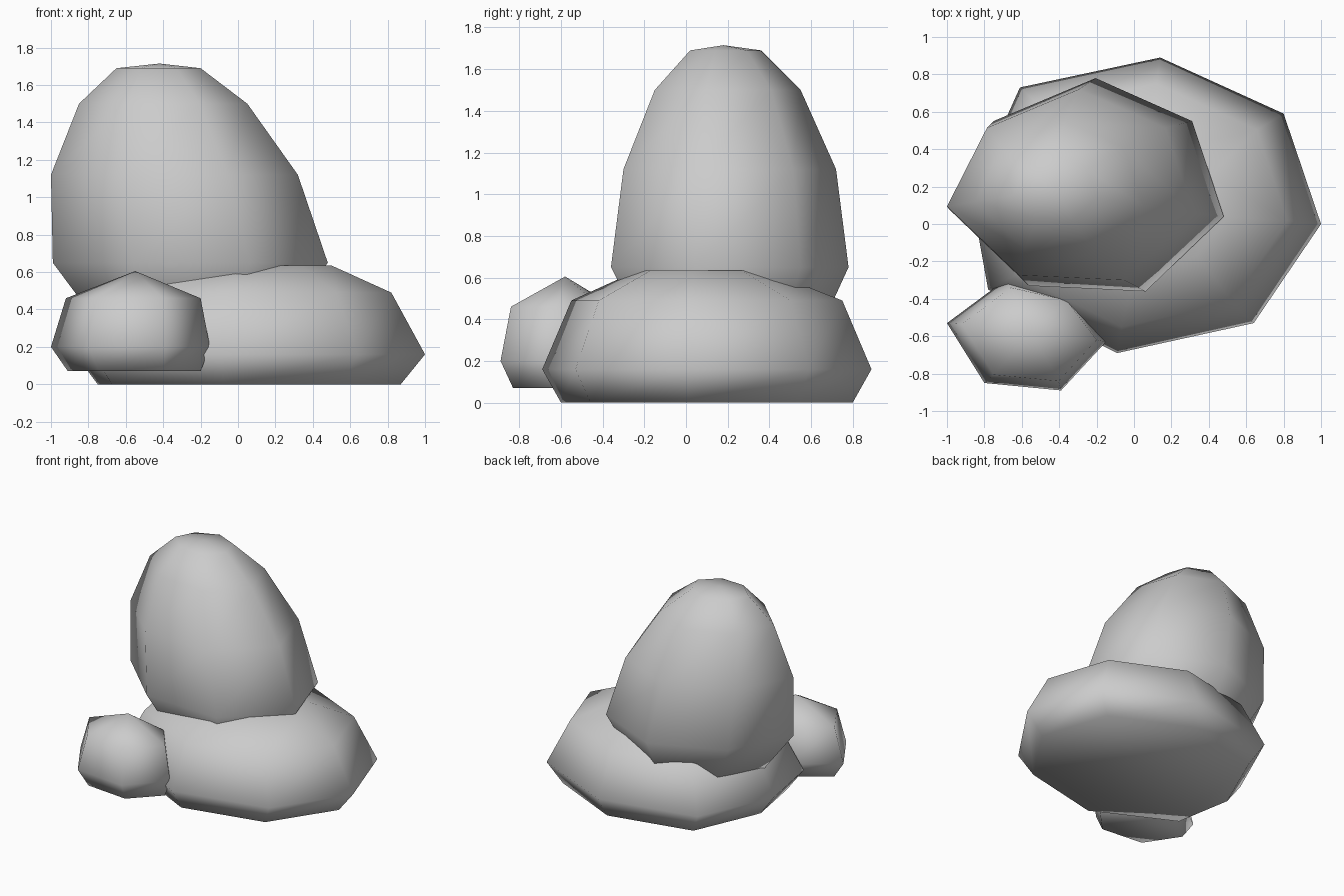
import bpy, bmesh

if "Cube" in bpy.data.objects:
    bpy.data.objects.remove(bpy.data.objects["Cube"])


def boulder(name, outline, rings, apex=None):
    """Loft a plan outline through rings of (z, x_min, x_max, y_min, y_max)."""
    xs, ys = zip(*outline)
    x0, y0, w, d = min(xs), min(ys), max(xs) - min(xs), max(ys) - min(ys)
    n = len(outline)
    bm = bmesh.new()
    loops = []
    for z, xa, xb, ya, yb in rings:
        loops.append([bm.verts.new((xa + (x - x0) / w * (xb - xa),
                                    ya + (y - y0) / d * (yb - ya), z))
                      for x, y in outline])
    bm.faces.new(loops[0])
    for a, b in zip(loops, loops[1:]):
        for i in range(n):
            j = (i + 1) % n
            bm.faces.new((a[i], a[j], b[j], b[i]))
    top = loops[-1]
    if apex:
        tip = bm.verts.new(apex)
        for i in range(n):
            bm.faces.new((top[i], top[(i + 1) % n], tip))
    else:
        bm.faces.new(top)
    bmesh.ops.recalc_face_normals(bm, faces=bm.faces)
    for f in bm.faces:
        f.smooth = True
    mesh = bpy.data.meshes.new(name)
    bm.to_mesh(mesh)
    bm.free()
    obj = bpy.data.objects.new(name, mesh)
    bpy.context.collection.objects.link(obj)
    return obj


# Wide flat rock on the ground
boulder("base_rock",
        [(1, 0), (.8, .59), (.14, .89), (-.61, .73),
         (-.87, .15), (-.78, -.35), (-.09, -.69), (.64, -.53)],
        [(0, .87 - 1.62, .87, -.60, .80),
         (.16, -.87, 1.0, -.69, .89),
         (.49, -.70, .82, -.55, .75),
         (.635, -.34, .50, -.23, .38)])

# Tall rock leaning on top
boulder("tall_rock",
        [(.48, .04), (.31, .55), (-.21, .78), (-.76, .55),
         (-1, .08), (-.57, -.33), (.06, -.36)],
        [(.30, -.73, .24, -.18, .62),
         (.65, -.99, .48, -.36, .78),
         (1.12, -1.0, .32, -.30, .72),
         (1.50, -.85, .05, -.15, .55),
         (1.69, -.65, -.20, .02, .36)],
        (-.42, .18, 1.715))

# Small rock at the front left
boulder("small_rock",
        [(-.15, -.63), (-.34, -.38), (-.69, -.30),
         (-1, -.53), (-.8, -.85), (-.39, -.89)],
        [(.07, -.91, -.20, -.83, -.36),
         (.20, -1.0, -.15, -.89, -.30),
         (.46, -.92, -.20, -.84, -.34)],
        (-.55, -.58, .605))
